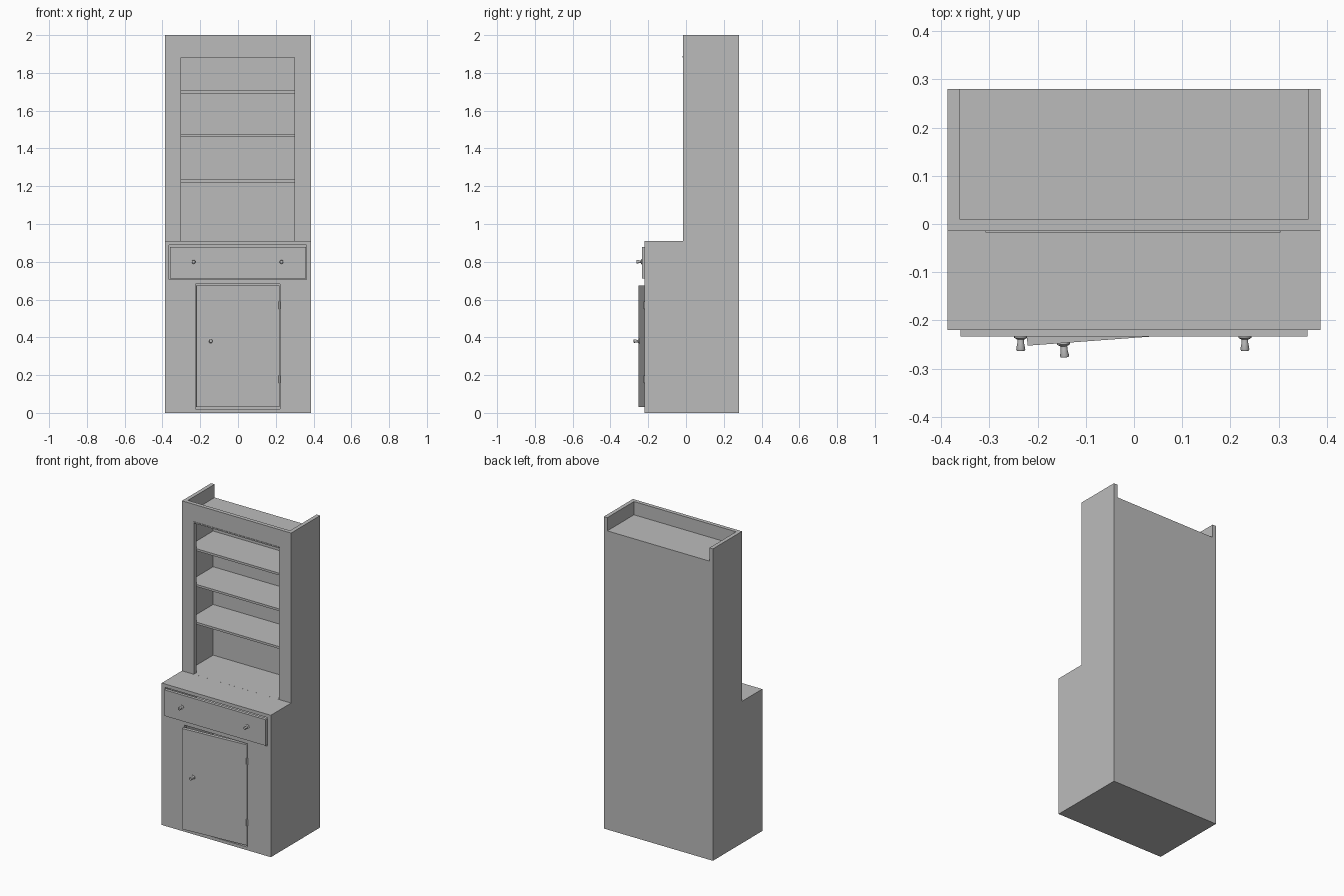
import bpy, bmesh, math
from mathutils import Matrix, Vector

if "Cube" in bpy.data.objects:
    bpy.data.objects.remove(bpy.data.objects["Cube"])

mat = bpy.data.materials.new("plain grey")
mat.diffuse_color = (0.5, 0.5, 0.5, 1)
mat.use_nodes = True
mat.node_tree.nodes["Principled BSDF"].inputs["Base Color"].default_value = mat.diffuse_color


def finish(name, bm):
    bmesh.ops.recalc_face_normals(bm, faces=bm.faces)
    me = bpy.data.meshes.new(name)
    bm.to_mesh(me)
    bm.free()
    me.materials.append(mat)
    ob = bpy.data.objects.new(name, me)
    bpy.context.collection.objects.link(ob)
    return ob


def add_box(bm, x0, x1, y0, y1, z0, z1):
    m = Matrix.Translation(((x0 + x1) / 2, (y0 + y1) / 2, (z0 + z1) / 2)) \
        @ Matrix.Diagonal((x1 - x0, y1 - y0, z1 - z0, 1))
    bmesh.ops.create_cube(bm, size=1, matrix=m)


def boxes(name, *dims):
    bm = bmesh.new()
    for d in dims:
        add_box(bm, *d)
    return finish(name, bm)


def knob(name, x, y, z):
    # turned knob: flange, narrow neck, flared end, pointing to -y
    prof = [(0.0135, 0.0), (0.0135, 0.003), (0.007, 0.007),
            (0.007, 0.014), (0.0095, 0.027), (0.008, 0.030)]
    n = 16
    bm = bmesh.new()
    rings = [[bm.verts.new((x + r * math.cos(2 * math.pi * i / n), y - h,
                            z + r * math.sin(2 * math.pi * i / n)))
              for i in range(n)] for r, h in prof]
    for a, b in zip(rings, rings[1:]):
        for i in range(n):
            j = (i + 1) % n
            bm.faces.new((a[i], a[j], b[j], b[i]))
    bm.faces.new(rings[0])
    bm.faces.new(rings[-1])
    ob = finish(name, bm)
    bpy.context.view_layer.objects.active = ob
    bpy.ops.object.select_all(action='DESELECT')
    ob.select_set(True)
    bpy.ops.object.shade_smooth_by_angle(angle=math.radians(40))
    return ob


# cabinet body: stepped side profile stretched across the width
W = 0.387
profile = [(-0.22, 0), (0.28, 0), (0.28, 2), (-0.015, 2), (-0.015, 0.91), (-0.22, 0.91)]
bm = bmesh.new()
face = bm.faces.new([bm.verts.new((-W, y, z)) for y, z in profile])
ext = bmesh.ops.extrude_face_region(bm, geom=[face])
bmesh.ops.translate(bm, vec=(2 * W, 0, 0),
                    verts=[v for v in ext['geom'] if isinstance(v, bmesh.types.BMVert)])
body = finish("cabinet_body", bm)

# hollows and openings
IN = 0.362
cuts = [
    (-IN, IN, 0.01, 0.265, 0.9102, 1.89),          # shelf space
    (-0.303, 0.300, -0.05, 0.05, 0.9102, 1.885),   # shelf opening
    (-IN, IN, 0.01, 0.4, 1.915, 2.1),              # open tray on top
    (-IN, IN, -0.195, 0.265, 0.02, 0.685),         # cupboard space
    (-0.225, 0.223, -0.3, -0.1, 0.02, 0.683),      # door opening
    (-0.364, 0.362, -0.3, 0.25, 0.705, 0.888),     # drawer slot
]
bpy.context.view_layer.objects.active = body
for c in cuts:
    cutter = boxes("cutter", c)
    cutter.hide_render = True
    mod = body.modifiers.new("cut", 'BOOLEAN')
    mod.operation = 'DIFFERENCE'
    mod.solver = 'EXACT'
    mod.object = cutter
    bpy.ops.object.modifier_apply(modifier=mod.name)
    bpy.data.objects.remove(cutter)

# shelves
for i, z in enumerate((1.221, 1.463, 1.692)):
    boxes(f"shelf_{i + 1}", (-IN, IN, 0.01, 0.265, z, z + 0.014))

# thin trim over the shelf opening
boxes("opening_trim", (-0.308, 0.304, -0.018, -0.012, 1.881, 1.889))

# drawer: front plate and open box behind it
boxes("drawer",
      (-0.36, 0.36, -0.233, -0.213, 0.712, 0.879),
      (-0.355, 0.355, -0.213, 0.23, 0.712, 0.722),
      (-0.355, -0.34, -0.213, 0.23, 0.722, 0.86),
      (0.34, 0.355, -0.213, 0.23, 0.722, 0.86),
      (-0.34, 0.34, 0.215, 0.23, 0.722, 0.86))
knob("drawer_knob_left", -0.235, -0.233, 0.80)
knob("drawer_knob_right", 0.23, -0.233, 0.80)

# door, slightly ajar about the right-hand hinge line
door = boxes("door", (-0.222, 0.219, -0.22, -0.198, 0.03, 0.675))
door_knob = knob("door_knob", -0.147, -0.22, 0.38)
pivot = Vector((0.22, -0.22, 0))
swing = Matrix.Translation(pivot) @ Matrix.Rotation(math.radians(4.2), 4, 'Z') \
    @ Matrix.Translation(-pivot)
for ob in (door, door_knob):
    ob.data.transform(swing)

# hinge barrels
for label, z in (("lower", 0.178), ("upper", 0.57)):
    bm = bmesh.new()
    bmesh.ops.create_cone(bm, cap_ends=True, segments=12, radius1=0.005, radius2=0.005,
                          depth=0.042, matrix=Matrix.Translation((0.219, -0.221, z)))
    finish(f"hinge_{label}", bm)
